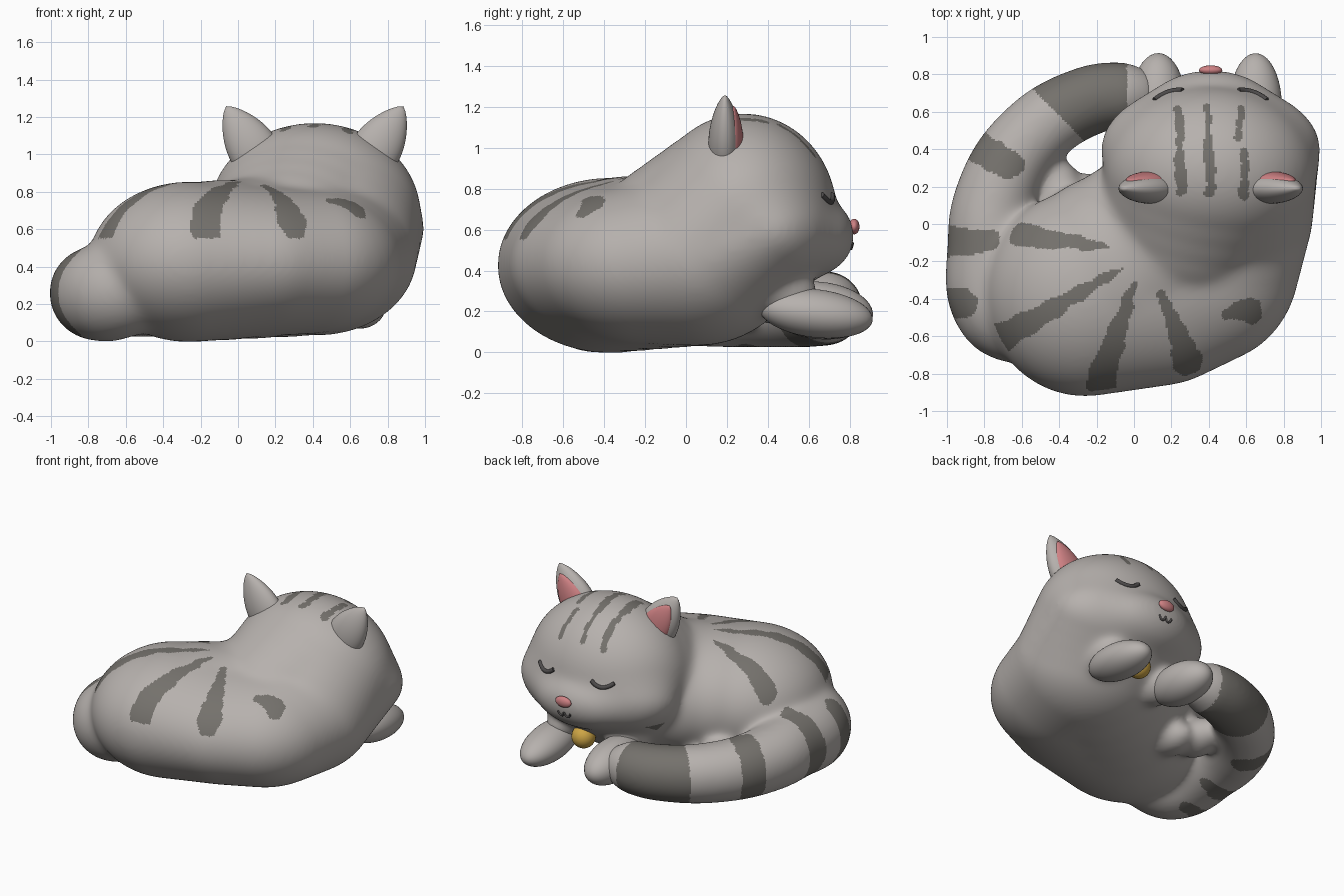
import bpy, bmesh, math
from mathutils import Vector, Matrix
from mathutils.bvhtree import BVHTree

if "Cube" in bpy.data.objects:
    bpy.data.objects.remove(bpy.data.objects["Cube"], do_unlink=True)


def material(name, r, g, b):
    m = bpy.data.materials.new(name)
    m.use_nodes = True
    m.diffuse_color = (r, g, b, 1)
    m.node_tree.nodes["Principled BSDF"].inputs["Base Color"].default_value = (r, g, b, 1)
    return m


fur = material("grey fur", .47, .44, .42)
stripe = material("dark stripe", .175, .165, .15)
pink = material("pink", .62, .22, .23)
gold = material("gold", .62, .38, .06)
ink = material("dark line", .075, .07, .07)


def add(name, mesh, *mats):
    ob = bpy.data.objects.new(name, mesh)
    bpy.context.collection.objects.link(ob)
    mesh.materials.clear()
    for m in mats:
        mesh.materials.append(m)
    return ob


def ellipsoids(name, parts, *mats, tilt=0, extra=None):
    """One mesh made of several (centre, radii) ellipsoids, plus an extra mesh."""
    bm = bmesh.new()
    if extra:
        bm.from_mesh(extra)
    for centre, radii in parts:
        place = (Matrix.Translation(centre) @ Matrix.Rotation(tilt, 4, "X")
                 @ Matrix.Diagonal((*radii, 1)))
        bmesh.ops.create_uvsphere(bm, u_segments=40, v_segments=24, radius=1, matrix=place)
    mesh = bpy.data.meshes.new(name)
    bm.to_mesh(mesh)
    bm.free()
    mesh.shade_smooth()
    return add(name, mesh, *mats)


def between(a, b, steps):
    """Ellipsoids that fill the way from a to b."""
    return [tuple(Vector(p).lerp(Vector(q), i / steps) for p, q in zip(a, b))
            for i in range(1, steps)]


def bake(ob, *mats):
    """Replace an object by a plain mesh with its modifiers applied."""
    graph = bpy.context.evaluated_depsgraph_get()
    mesh = bpy.data.meshes.new_from_object(ob.evaluated_get(graph))
    name = ob.name
    bpy.data.objects.remove(ob, do_unlink=True)
    mesh.shade_smooth()
    for p in mesh.polygons:
        p.material_index = 0
    return add(name, mesh, *mats)


def tube(name, points, radius, *mats, radii=None):
    curve = bpy.data.curves.new(name, "CURVE")
    curve.dimensions = "3D"
    curve.bevel_depth = radius
    curve.bevel_resolution = 8 if radii else 2
    curve.resolution_u = 14 if radii else 4
    curve.use_fill_caps = True
    s = curve.splines.new("BEZIER")
    s.bezier_points.add(len(points) - 1)
    for i, (b, p) in enumerate(zip(s.bezier_points, points)):
        b.co = p
        b.handle_left_type = b.handle_right_type = "AUTO"
        b.radius = radii[i] if radii else 1
    ob = bpy.data.objects.new(name, curve)
    bpy.context.collection.objects.link(ob)
    return bake(ob, *mats)


def in_band(p, bands):
    """True if p lies, seen in plan, inside a tapered band (x0, y0, r0, x1, y1, r1)."""
    for x0, y0, r0, x1, y1, r1 in bands:
        a, d = Vector((x0, y0)), Vector((x1 - x0, y1 - y0))
        t = min(1, max(0, (p.xy - a).dot(d) / d.length_squared))
        wobble = .006 * math.sin(31 * p.x + 23 * p.y) + .004 * math.sin(67 * p.y - 41 * p.x)
        if (p.xy - a - d * t).length < r0 + (r1 - r0) * t + wobble:
            return True
    return False


# Tail curling round to the front paws
tail = tube("tail", [(-.5, -.5, .3), (-.69, -.45, .265), (-.765, -.1, .26), (-.74, .14, .245),
                     (-.565, .45, .225), (-.24, .66, .215), (-.04, .69, .215), (.1, .69, .205)],
            1, fur, radii=[.25, .27, .235, .222, .205, .19, .18, .12])

# Body and head, blended with the tail into one skin
MID = .41
rump = ((-.26, -.37, .425), (.54, .555, .43))
middle = ((.12, -.26, .43), (.58, .61, .405))
flank = ((.39, -.2, .43), (.5, .55, .39))
chest = ((.42, .05, .46), (.54, .5, .43))
neck = ((.3, .02, .55), (.48, .46, .42))
skull = ((MID, .28, .68), (.57, .46, .49))
cheeks = ((MID, .4, .6), (.59, .36, .31))
muzzle = ((MID, .56, .57), (.38, .265, .215))
feet = [((-.4, .17, .2), (.13, .18, .13)), ((-.24, .11, .16), (.12, .17, .11))]
wrists = [((.62, .46, .29), (.13, .19, .12)), ((.16, .45, .25), (.12, .18, .12))]
body = ellipsoids("body_and_tail", [rump, middle, flank, chest, neck, skull, cheeks, muzzle]
                  + feet + wrists
                  + between(rump, middle, 4) + between(middle, flank, 3)
                  + between(flank, chest, 3) + between(neck, skull, 3)
                  + between(chest, skull, 4) + between(chest, cheeks, 4)
                  + between(skull, cheeks, 3) + between(cheeks, muzzle, 3)
                  + between(rump, chest, 4), fur, extra=tail.data)
bpy.data.objects.remove(tail, do_unlink=True)
remesh = body.modifiers.new("skin", "REMESH")
remesh.mode = "VOXEL"
remesh.voxel_size = .0125
smooth = body.modifiers.new("blend", "SMOOTH")
smooth.factor = .5
smooth.iterations = 100
body = bake(body, fur, stripe)

body_bands = [(-.6, -.06, .065, -.15, -.12, .02), (-.7, -.6, .075, -.06, -.24, .015),
              (-.18, -.84, .08, 0, -.32, .02), (.29, -.74, .075, .15, -.38, .02),
              (.62, -.46, .07, .49, -.48, .03)]
head_bands = [(.25, .17, .03, .24, .61, .02), (.41, .17, .03, .39, .62, .015),
              (.59, .16, .03, .59, .39, .015), (.56, .47, .02, .57, .61, .02)]
tail_bands = [(-1.05, -.1, .085, -.78, -.09, .06), (-1.05, -.42, .09, -.92, -.43, .08),
              (-.88, .44, .09, -.66, .31, .07)]
under_bands = [(-1.05, -.1, .08, -.66, -.05, .04), (-1.05, -.42, .08, -.72, -.32, .05)]
for p in body.data.polygons:
    c = p.center
    tip_band = .4 < c.y and c.z < .44 and c.x + c.y > .18 and c.x < -.04
    p.material_index = int(tip_band or (c.z < .55 and in_band(c, tail_bands))
                           or (c.z < .17 and in_band(c, under_bands))
                           or (c.z > .55 and in_band(c, body_bands))
                           or (c.z > .75 and in_band(c, head_bands)))

# Front paws
ellipsoids("left_front_paw", [((.65, .635, .19), (.14, .28, .118))], fur, tilt=-.12)
ellipsoids("right_front_paw", [((.13, .65, .205), (.145, .265, .14))], fur, tilt=-.1)


# Ears: flattened lathed domes with a thin pink inner shell
def ear(name, side, size, depth, shift, mat):
    bm = bmesh.new()
    steps, sides = 16, 40
    rings = []
    for i in range(steps):
        t = i / steps
        r = .135 * size * (1 - t ** 1.8) ** .78
        rings.append([bm.verts.new((r * math.cos(k * math.tau / sides),
                                    r * math.sin(k * math.tau / sides) * depth,
                                    .28 * t * size)) for k in range(sides)])
    tip = bm.verts.new((0, 0, .28 * size))
    for low, high in zip(rings, rings[1:]):
        for k in range(sides):
            n = (k + 1) % sides
            bm.faces.new((low[k], low[n], high[n], high[k]))
    for k in range(sides):
        bm.faces.new((rings[-1][k], rings[-1][(k + 1) % sides], tip))
    mesh = bpy.data.meshes.new(name)
    bm.to_mesh(mesh)
    bm.free()
    mesh.shade_smooth()
    ob = add(name, mesh, mat)
    ob.location = (MID + side * .325, .19 + shift, 1.02)
    ob.rotation_euler = (0, side * .56, 0)


for side, label in ((-1, "right"), (1, "left")):
    ear(label + "_ear", side, 1, .6, 0, fur)
    ear(label + "_inner_ear", side, .78, .47, .042, pink)

# Face details laid on the skin
skin = BVHTree.FromPolygons([v.co for v in body.data.vertices],
                            [p.vertices for p in body.data.polygons])


def on_face(x, z):
    return skin.ray_cast(Vector((x, 2, z)), Vector((0, -1, 0)))[0]


for side, label in ((-1, "right"), (1, "left")):
    cx = MID + side * .225
    tube(label + "_closed_eye",
         [on_face(cx + .075 * u, .735 + .035 * u * u) for u in (-1, -.6, 0, .6, 1)], .015, ink)
    tube(label + "_mouth",
         [on_face(MID + side * .05 * u, .535 - .03 * math.sin(math.pi * u)) for u in (0, .35, .7, 1)],
         .008, ink)

ellipsoids("nose", [(on_face(MID, .615) + Vector((0, .01, 0)), (.062, .026, .038))], pink)

# Bell under the chin
ellipsoids("bell", [((.43, .56, .26), (.08, .08, .08))], gold)
